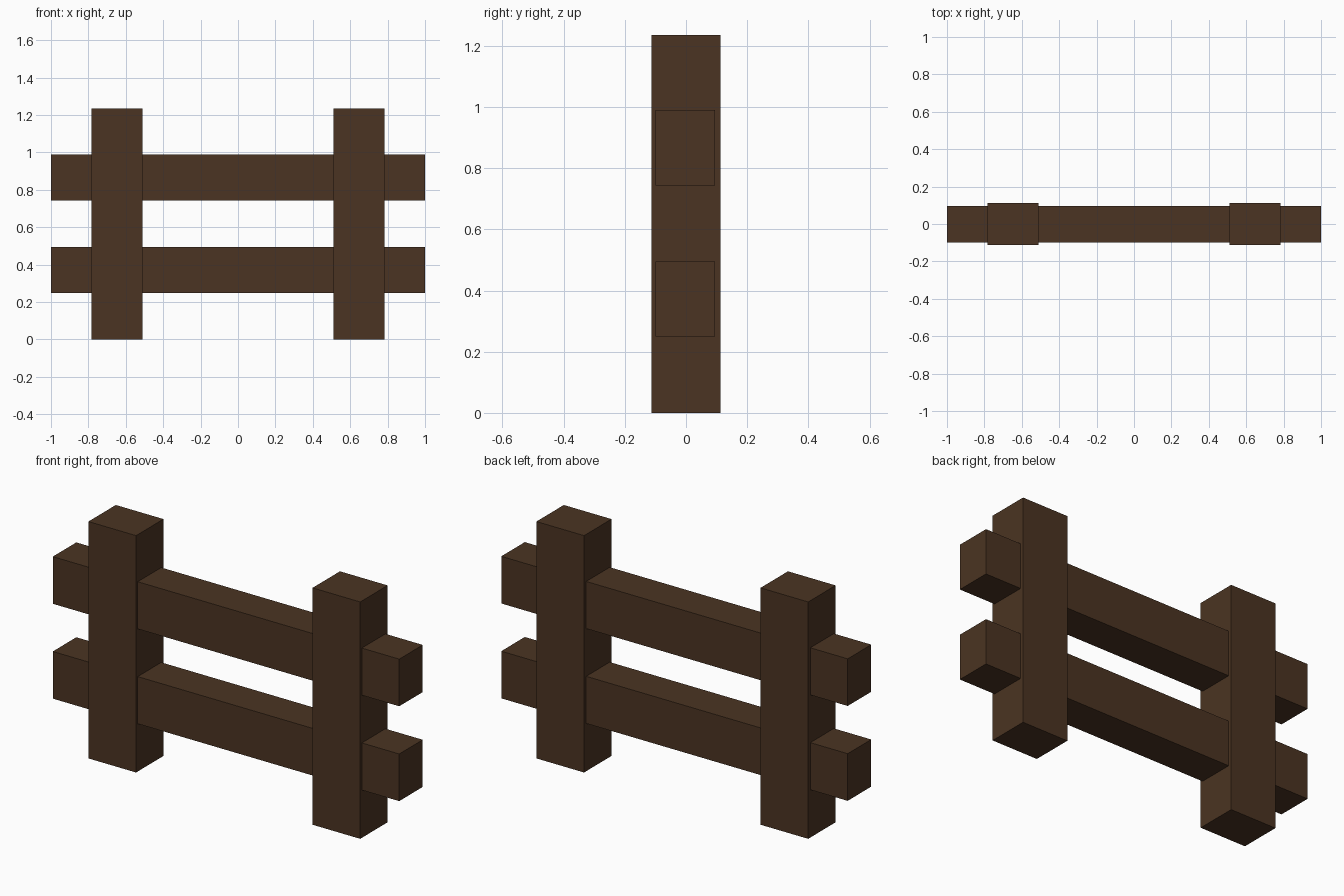
import bpy

default_cube = bpy.data.objects.get("Cube")
if default_cube:
    bpy.data.objects.remove(default_cube, do_unlink=True)

# Single dark wood colour
wood = bpy.data.materials.new("dark_brown_wood")
wood.use_nodes = True
colour = (0.07, 0.034, 0.016, 1)
wood.diffuse_color = colour
wood.node_tree.nodes["Principled BSDF"].inputs["Base Color"].default_value = colour


def beam(name, centre, size):
    """Add a square-edged wooden beam."""
    bpy.ops.mesh.primitive_cube_add(size=1, location=centre)
    obj = bpy.context.object
    obj.name = name
    obj.scale = size
    bpy.ops.object.transform_apply(location=False, rotation=False, scale=True)
    obj.data.materials.append(wood)


# Upright posts
POST_HEIGHT = 1.236
for side, sign in (("left", 1), ("right", -1)):
    beam(side + "_post", (sign * 0.647, 0, POST_HEIGHT / 2), (0.275, 0.226, POST_HEIGHT))

# Horizontal rails passing through the posts
for level, z in (("lower", 0.372), ("upper", 0.867)):
    beam(level + "_rail", (0, -0.002, z), (2, 0.194, 0.246))
